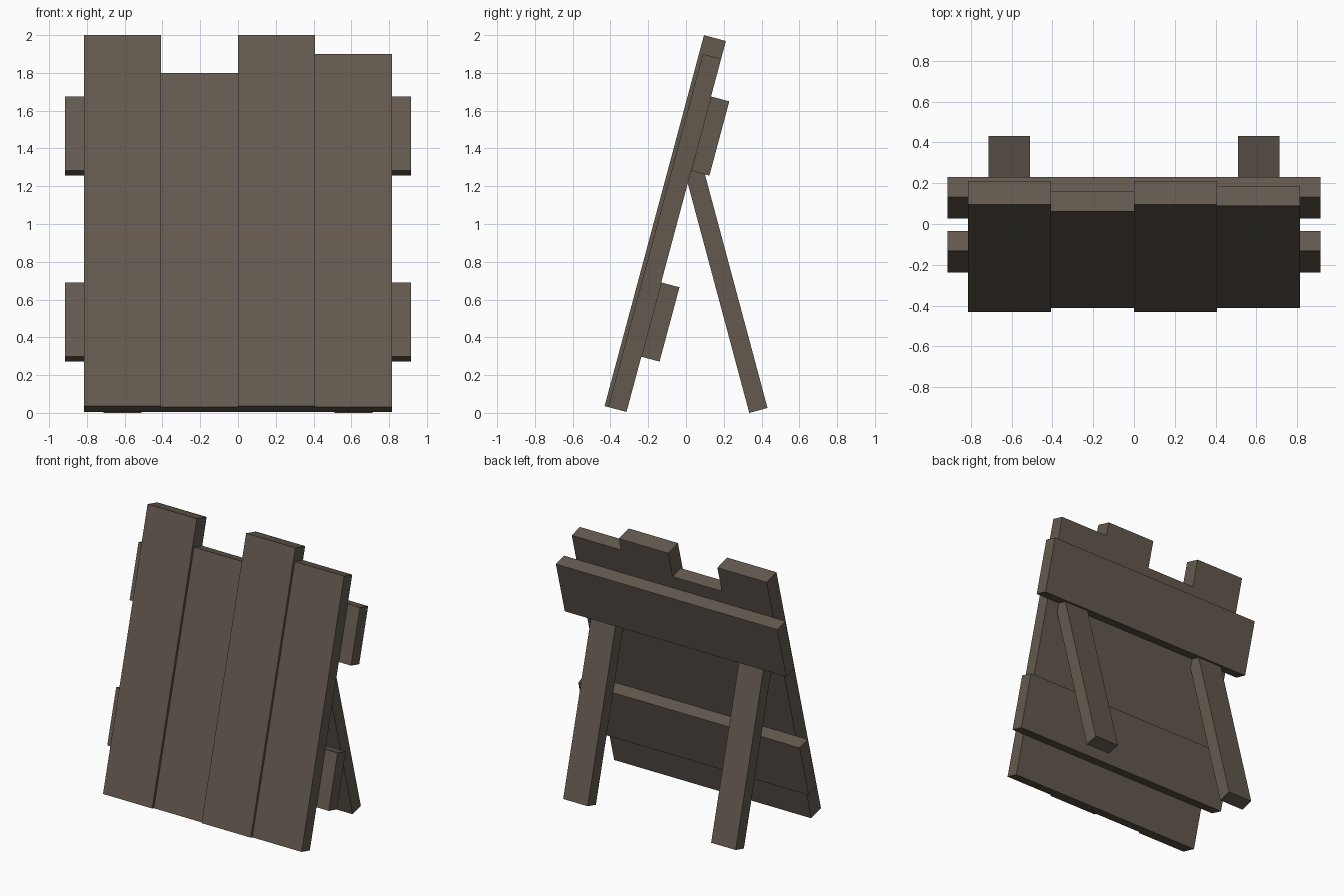
import bpy, bmesh, math
from mathutils import Matrix

if "Cube" in bpy.data.objects:
    bpy.data.objects.remove(bpy.data.objects["Cube"])

wood = bpy.data.materials.new("weathered_wood")
wood.diffuse_color = (0.127, 0.102, 0.078, 1.0)
wood.use_nodes = True
wood.node_tree.nodes["Principled BSDF"].inputs["Base Color"].default_value = wood.diffuse_color

TILT = math.radians(15)
# Board frame: origin at the bottom back edge, local z up the board, local -y to its front
BOARD = Matrix.Translation((0, -0.315, 0.005)) @ Matrix.Rotation(-TILT, 4, 'X')
# Leg frame: origin at the bottom front edge, leaning the opposite way
LEG = Matrix.Translation((0, 0.335, 0.0)) @ Matrix.Rotation(TILT, 4, 'X')


def box(name, frame, x, y, z):
    """Box spanning the given local (min, max) ranges inside a tilted frame."""
    bm = bmesh.new()
    bmesh.ops.create_cube(bm, size=1)
    for v in bm.verts:
        v.co = [lo + (c + 0.5) * (hi - lo) for c, (lo, hi) in zip(v.co, (x, y, z))]
    bm.transform(frame)
    mesh = bpy.data.meshes.new(name)
    bm.to_mesh(mesh)
    bm.free()
    mesh.materials.append(wood)
    obj = bpy.data.objects.new(name, mesh)
    bpy.context.collection.objects.link(obj)
    return obj


# Four upright planks: alternating thickness, uneven tops
W = 0.407
for i, (thick, length) in enumerate([(0.12, 2.033), (0.10, 1.831), (0.12, 2.033), (0.10, 1.935)]):
    x0 = (i - 2) * W
    box(f"plank_{i + 1}", BOARD, (x0, x0 + W), (-thick, 0), (0, length))

# Two crossbars on the back of the planks
for name, z0 in (("lower_crossbar", 0.303), ("upper_crossbar", 1.322)):
    box(name, BOARD, (-0.915, 0.915), (0, 0.10), (z0, z0 + 0.407))

# Two rear legs running up under the upper crossbar
for side, x0 in (("left", -0.713), ("right", 0.51)):
    box(f"{side}_rear_leg", LEG, (x0, x0 + 0.203), (0, 0.10), (0, 1.33))
